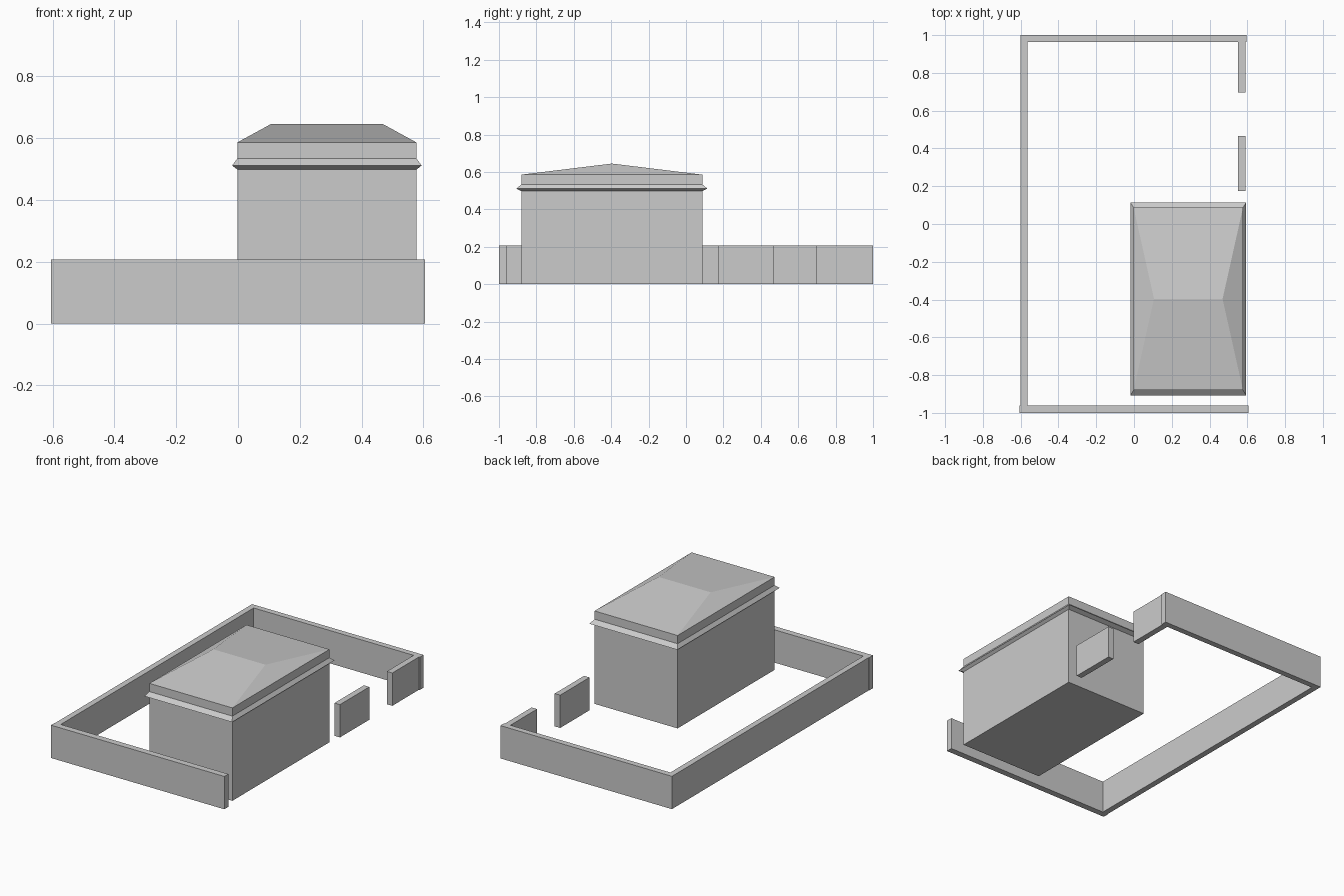
import bpy

if "Cube" in bpy.data.objects:
    bpy.data.objects.remove(bpy.data.objects["Cube"])

# One plain grey for everything
grey = bpy.data.materials.new("stone grey")
grey.diffuse_color = (0.6, 0.6, 0.6, 1)
grey.use_nodes = True
grey.node_tree.nodes["Principled BSDF"].inputs["Base Color"].default_value = grey.diffuse_color


def make(name, verts, faces):
    mesh = bpy.data.meshes.new(name)
    mesh.from_pydata(verts, [], faces)
    mesh.materials.append(grey)
    obj = bpy.data.objects.new(name, mesh)
    bpy.context.collection.objects.link(obj)
    return obj


def ring(x0, x1, y0, y1, z):
    return [(x0, y0, z), (x1, y0, z), (x1, y1, z), (x0, y1, z)]


def bands(count):
    """Side quads joining stacked four-point rings."""
    return [(4 * k + i, 4 * k + (i + 1) % 4, 4 * k + 4 + (i + 1) % 4, 4 * k + 4 + i)
            for k in range(count - 1) for i in range(4)]


def box(name, x0, x1, y0, y1, z1):
    verts = ring(x0, x1, y0, y1, 0) + ring(x0, x1, y0, y1, z1)
    return make(name, verts, [(3, 2, 1, 0), (4, 5, 6, 7)] + bands(2))


# Courtyard walls, with a gateway on the right side
WALL = 0.207
box("front_wall", -0.605, 0.605, -1.0, -0.96, WALL)
box("left_wall", -0.602, -0.565, -0.96, 0.963, WALL)
box("back_wall", -0.602, 0.595, 0.963, 1.0, WALL)
box("right_wall_back", 0.551, 0.589, 0.697, 0.963, WALL)
box("right_wall_middle", 0.551, 0.589, 0.175, 0.467, WALL)

# House: body, flared cornice and parapet as stacked rings, closed by a hip roof
X0, X1, Y0, Y1 = -0.002, 0.577, -0.88, 0.087
FLARE_X, FLARE_Y = 0.017, 0.027
levels = [(0, 0), (0.498, 0), (0.511, 1), (0.534, 0), (0.586, 0)]
verts = []
for z, out in levels:
    dx, dy = out * FLARE_X, out * FLARE_Y
    verts += ring(X0 - dx, X1 + dx, Y0 - dy, Y1 + dy, z)
ridge_y = (Y0 + Y1) / 2
a = len(verts)
b = a + 1
verts += [(0.106, ridge_y, 0.645), (0.469, ridge_y, 0.645)]
t = a - 4
roof = [(t, t + 1, b, a), (t + 1, t + 2, b), (t + 2, t + 3, a, b), (t + 3, t, a)]
make("house", verts, [(3, 2, 1, 0)] + bands(len(levels)) + roof)
